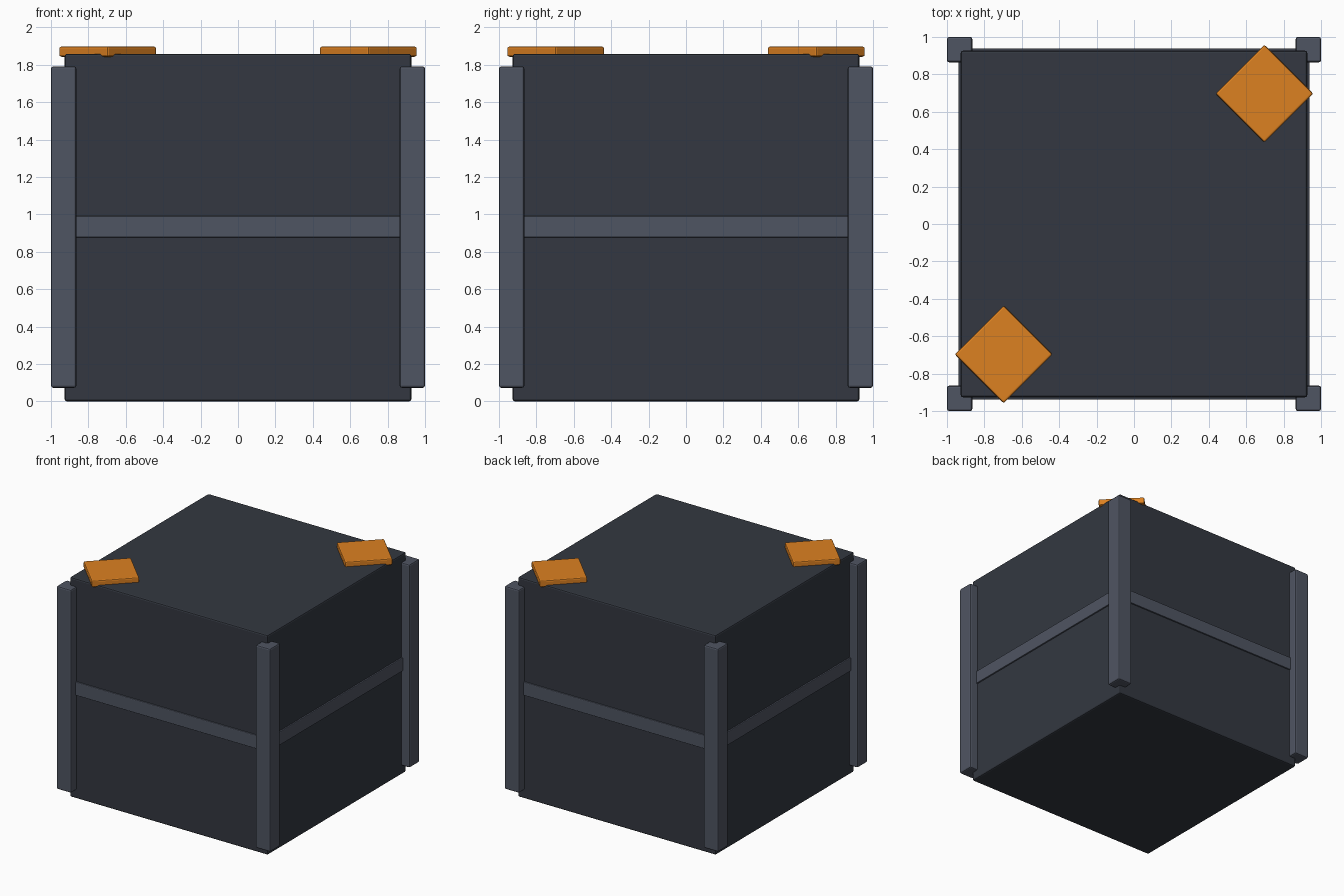
import bpy
from math import pi

if "Cube" in bpy.data.objects:
    bpy.data.objects.remove(bpy.data.objects["Cube"])


def material(name, rgb):
    m = bpy.data.materials.new(name)
    m.diffuse_color = (*rgb, 1)
    m.use_nodes = True
    m.node_tree.nodes["Principled BSDF"].inputs["Base Color"].default_value = m.diffuse_color
    return m


DARK = material("dark_panel", (0.033, 0.039, 0.052))
STEEL = material("steel_trim", (0.078, 0.09, 0.122))
ORANGE = material("orange_plate", (0.72, 0.22, 0.015))


def box(name, center, size, mat, bevel, turn=0.0):
    bpy.ops.mesh.primitive_cube_add(size=1, location=center)
    o = bpy.context.object
    o.name = name
    o.scale = size
    bpy.ops.object.transform_apply(location=False, rotation=False, scale=True)
    o.rotation_euler.z = turn
    o.data.materials.append(mat)
    mod = o.modifiers.new("bevel", 'BEVEL')
    mod.width = bevel
    mod.segments = 2
    return o


# crate body
box("body", (0, 0, 0.929), (1.853, 1.853, 1.858), DARK, 0.012)

# middle band around all four sides
box("middle_band", (0, 0, 0.934), (1.876, 1.876, 0.114), STEEL, 0.006)

# corner posts
for sx, side in ((-1, "left"), (1, "right")):
    for sy, end in ((-1, "front"), (1, "back")):
        box(f"{end}_{side}_post", (sx * 0.932, sy * 0.932, 0.932),
            (0.136, 0.136, 1.718), STEEL, 0.012)

# diamond plates on two opposite top corners
for s, name in ((-1, "front_left_plate"), (1, "back_right_plate")):
    box(name, (s * 0.697, s * 0.697, 1.87), (0.37, 0.37, 0.055),
        ORANGE, 0.01, pi / 4)
